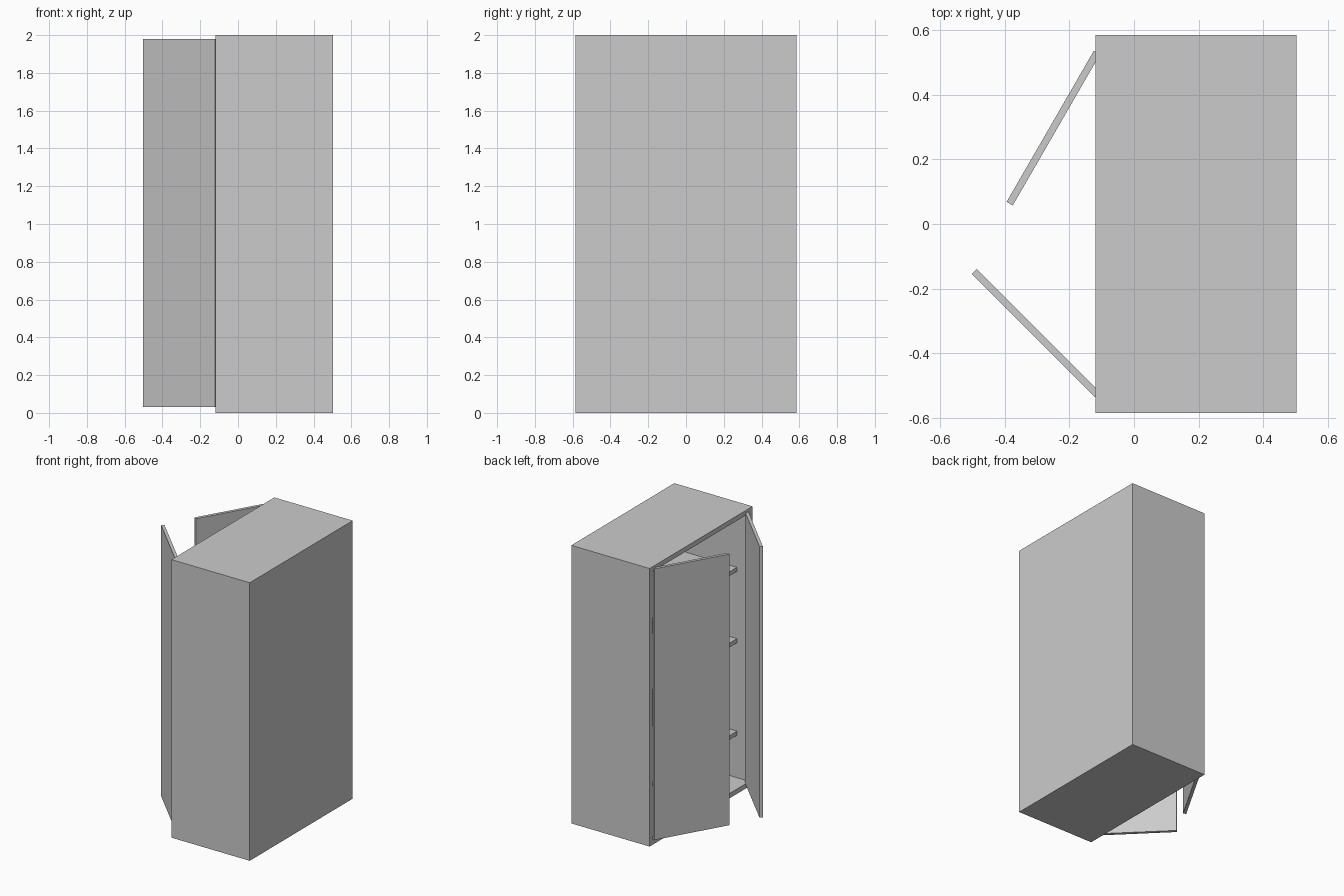
import bpy, math
from mathutils import Vector, Matrix

if "Cube" in bpy.data.objects:
    bpy.data.objects.remove(bpy.data.objects["Cube"])

X0, X1 = -0.12, 0.503      # opening side and back of the cabinet
HY, H = 0.585, 2.0         # half width and height
T = 0.035                  # panel thickness


def box(name, lo, hi, matrix=Matrix.Identity(4)):
    """Box between two corners, optionally moved by a matrix."""
    lo, hi = Vector(lo), Vector(hi)
    bpy.ops.mesh.primitive_cube_add(size=1)
    ob = bpy.context.object
    ob.name = name
    size = hi - lo
    ob.data.transform(Matrix.Translation((lo + hi) / 2) @ Matrix.Diagonal((*size, 1)))
    ob.matrix_world = matrix
    return ob


# Carcass panels
box("top_panel", (X0, -HY, H - T), (X1, HY, H))
box("bottom_panel", (X0, -HY, 0), (X1, HY, T))
for side, name in ((-1, "side_panel_a"), (1, "side_panel_b")):
    y0, y1 = sorted((side * HY, side * (HY - T)))
    box(name, (X0, y0, T), (X1, y1, H - T))
box("back_panel", (X1 - 0.025, -HY + T, T), (X1, HY - T, H - T))

# Shelves, set back from the opening
for i, z in enumerate((0.37, 1.035, 1.548)):
    box(f"shelf_{i + 1}", (-0.02, -HY + T, z - 0.03), (X1 - 0.025, HY - T, z))

# Doors, hinged at the opening and swung ajar by different angles
for name, side, opening in (("door_a", -1, 45), ("door_b", 1, 30)):
    heading = math.radians(180 + side * (90 - opening))
    hinge = Matrix.Translation((X0, side * 0.522, 0)) @ Matrix.Rotation(heading, 4, 'Z')
    box(name, (-0.01, -0.011, 0.03), (0.53, 0.011, 1.98), hinge)
